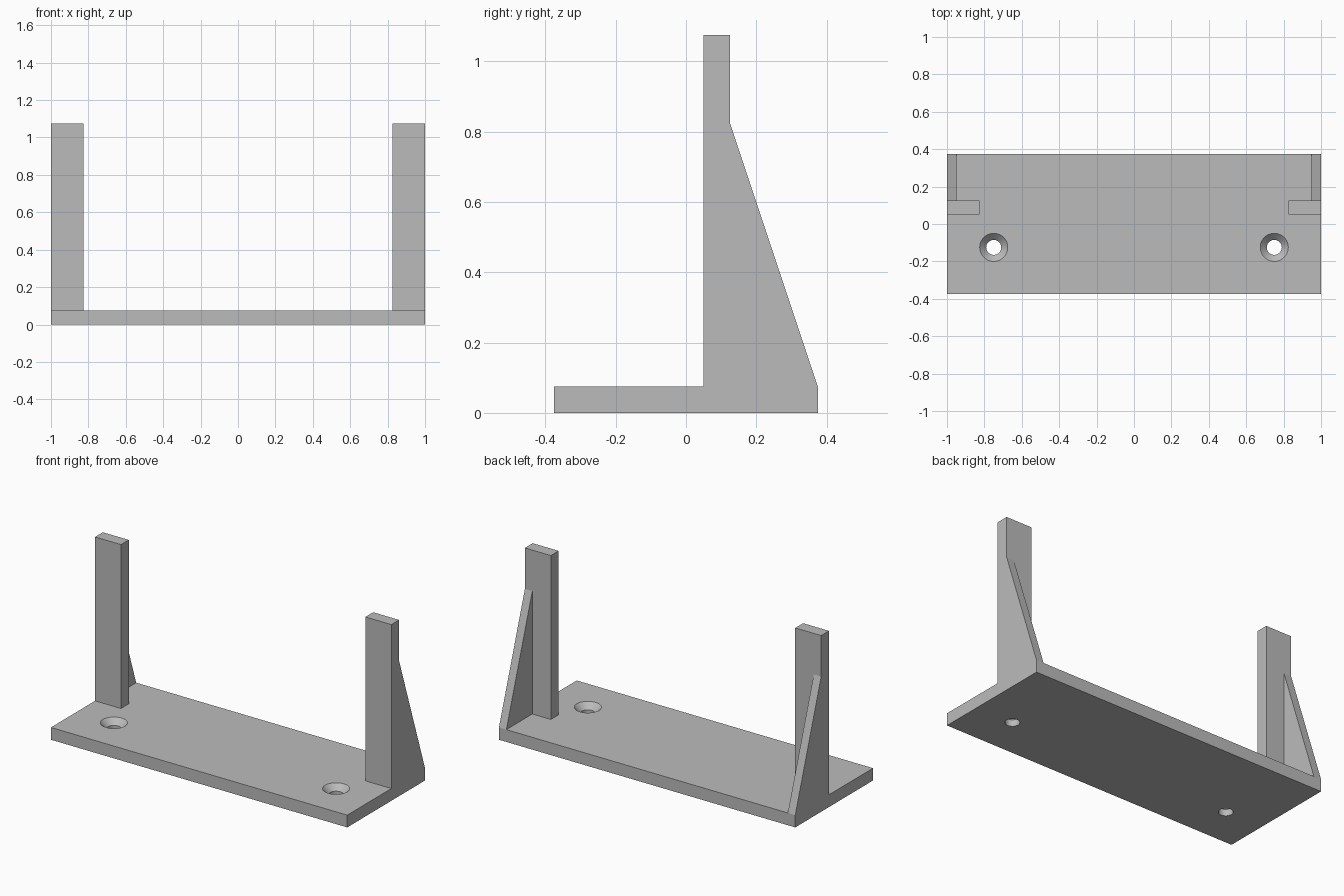
import bpy
import bmesh
from math import radians
from mathutils import Matrix, Vector

cube = bpy.data.objects.get("Cube")
if cube:
    bpy.data.objects.remove(cube, do_unlink=True)

# Overall dimensions
HALF_X, HALF_Y, BASE_TOP = 1.0, 0.375, 0.075
POST_IN, POST_FRONT, POST_BACK, POST_TOP = 0.825, 0.05, 0.125, 1.075
RIB_IN, RIB_TOP = 0.95, 0.825
HOLE_X, HOLE_Y, HOLE_R, SINK_R = 0.75, -0.125, 0.04, 0.075

grey = bpy.data.materials.new("plain grey")
grey.use_nodes = True
grey.diffuse_color = (0.5, 0.5, 0.5, 1)
grey.node_tree.nodes["Principled BSDF"].inputs["Base Color"].default_value = grey.diffuse_color


def make_object(name, bm):
    bmesh.ops.recalc_face_normals(bm, faces=bm.faces[:])
    mesh = bpy.data.meshes.new(name)
    bm.to_mesh(mesh)
    bm.free()
    mesh.materials.append(grey)
    obj = bpy.data.objects.new(name, mesh)
    bpy.context.collection.objects.link(obj)
    return obj


def extrude_side(name, profile, x0, x1):
    """Extrude a (y, z) outline along x."""
    bm = bmesh.new()
    face = bm.faces.new([bm.verts.new((x0, y, z)) for y, z in profile])
    moved = bmesh.ops.extrude_face_region(bm, geom=[face])["geom"]
    verts = [v for v in moved if isinstance(v, bmesh.types.BMVert)]
    bmesh.ops.translate(bm, verts=verts, vec=Vector((x1 - x0, 0, 0)))
    return make_object(name, bm)


def rectangle(y0, y1, z0, z1):
    return [(y0, z0), (y1, z0), (y1, z1), (y0, z1)]


def countersink_cutter(x, y):
    """Turn a drill-and-countersink profile around the hole axis."""
    over = 0.05
    profile = [(0, -over), (HOLE_R, -over), (HOLE_R, BASE_TOP - SINK_R + HOLE_R),
               (SINK_R + over, BASE_TOP + over), (0, BASE_TOP + over)]
    bm = bmesh.new()
    verts = [bm.verts.new((r, 0, z)) for r, z in profile]
    edges = [bm.edges.new(pair) for pair in zip(verts, verts[1:])]
    bmesh.ops.spin(bm, geom=verts + edges, cent=(0, 0, 0), axis=(0, 0, 1),
                   angle=radians(360), steps=48)
    bmesh.ops.remove_doubles(bm, verts=bm.verts[:], dist=0.0001)
    bmesh.ops.transform(bm, matrix=Matrix.Translation((x, y, 0)), verts=bm.verts[:])
    cutter = make_object("hole_cutter", bm)
    cutter.hide_render = True
    return cutter


# Base plate with two countersunk screw holes
base = extrude_side("base_plate", rectangle(-HALF_Y, HALF_Y, 0, BASE_TOP), -HALF_X, HALF_X)
bpy.context.view_layer.objects.active = base
base.select_set(True)
for sign in (-1, 1):
    cutter = countersink_cutter(sign * HOLE_X, HOLE_Y)
    cut = base.modifiers.new("screw_hole", "BOOLEAN")
    cut.operation = "DIFFERENCE"
    cut.solver = "EXACT"
    cut.object = cutter
    bpy.ops.object.modifier_apply(modifier=cut.name)
    bpy.data.objects.remove(cutter, do_unlink=True)
bpy.ops.object.shade_smooth_by_angle(angle=radians(30))

# Upright post and triangular bracing rib at each end
rib_outline = [(POST_BACK, BASE_TOP), (HALF_Y, BASE_TOP), (POST_BACK, RIB_TOP)]
for side, sign in (("right", -1), ("left", 1)):
    extrude_side(side + "_post", rectangle(POST_FRONT, POST_BACK, BASE_TOP, POST_TOP),
                 sign * POST_IN, sign * HALF_X)
    extrude_side(side + "_rib", rib_outline, sign * RIB_IN, sign * HALF_X)
